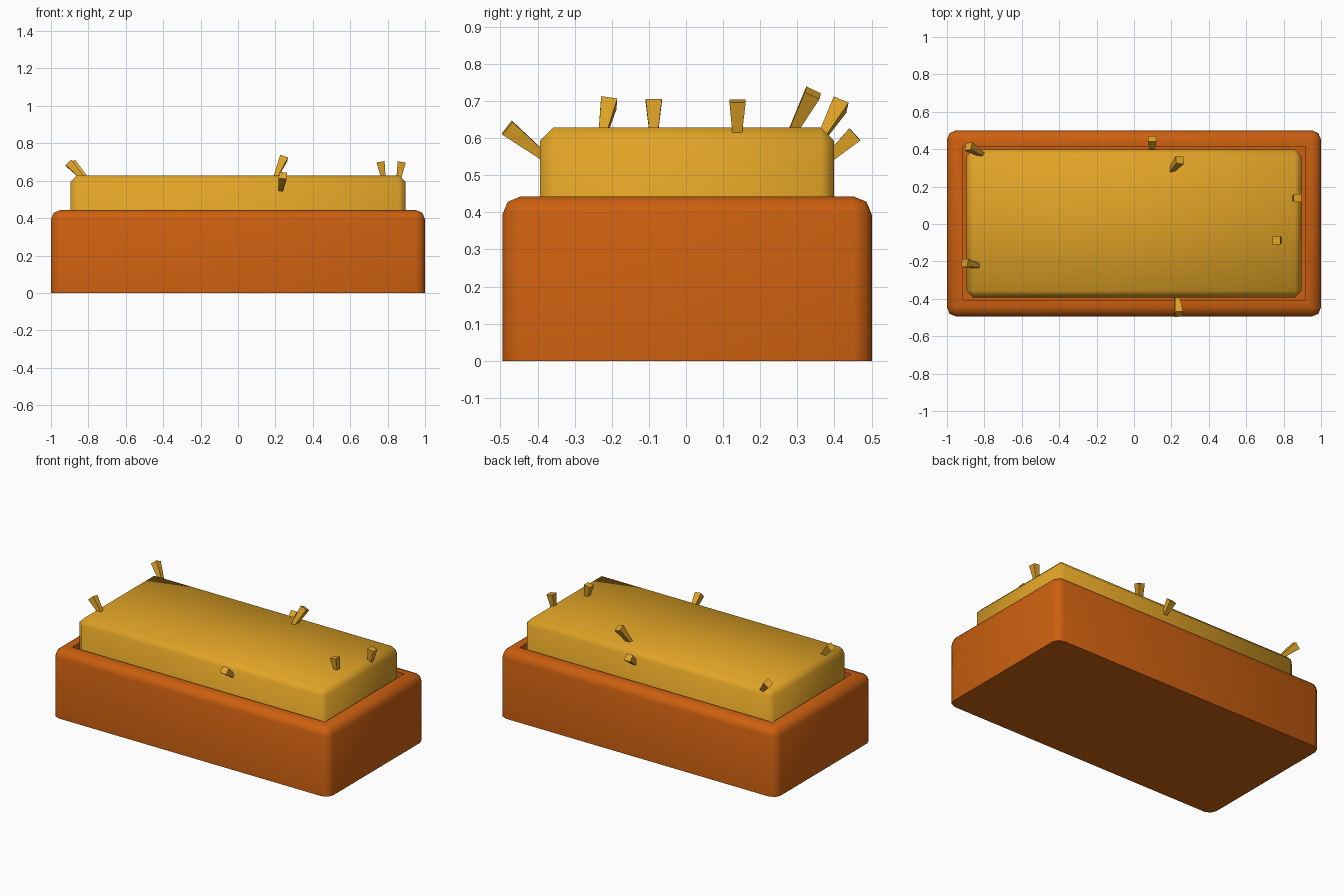
import bpy, bmesh, math
from mathutils import Vector, Matrix

if "Cube" in bpy.data.objects:
    bpy.data.objects.remove(bpy.data.objects["Cube"])

Y0 = 0.003  # box centre line


def material(name, colour):
    m = bpy.data.materials.new(name)
    m.diffuse_color = (*colour, 1)
    m.use_nodes = True
    m.node_tree.nodes["Principled BSDF"].inputs["Base Color"].default_value = m.diffuse_color
    return m


orange = material("orange wood", (0.60, 0.115, 0.005))
straw_gold = material("straw gold", (0.75, 0.37, 0.02))


def finish(bm, name, mat, smooth):
    bmesh.ops.recalc_face_normals(bm, faces=bm.faces)
    me = bpy.data.meshes.new(name)
    bm.to_mesh(me)
    bm.free()
    me.materials.append(mat)
    ob = bpy.data.objects.new(name, me)
    bpy.context.collection.objects.link(ob)
    if smooth:
        bpy.ops.object.select_all(action='DESELECT')
        ob.select_set(True)
        bpy.context.view_layer.objects.active = ob
        bpy.ops.object.shade_smooth_by_angle(angle=math.radians(60))
    return ob


def rounded_block(hx, hy, z0, z1, bevel, segments):
    """Block with every edge bevelled except those around the base."""
    bm = bmesh.new()
    bmesh.ops.create_cube(bm, size=1, matrix=Matrix.Translation((0, Y0, (z0 + z1) / 2))
                          @ Matrix.Diagonal((2 * hx, 2 * hy, z1 - z0, 1)))
    edges = [e for e in bm.edges if max(v.co.z for v in e.verts) > z0 + 0.01]
    bmesh.ops.bevel(bm, geom=edges, offset=bevel, segments=segments,
                    profile=0.5, affect='EDGES')
    return bm


# trough: rounded box with a square-cornered recess in its top
bm = rounded_block(1.0, 0.498, 0, 0.443, 0.05, 2)
bm.normal_update()
top = max((f for f in bm.faces if f.normal.z > 0.99), key=lambda f: f.calc_area())
bmesh.ops.inset_region(bm, faces=[top], thickness=0.052)
recess = bmesh.ops.extrude_face_region(bm, geom=[top])
if top.is_valid:
    bmesh.ops.delete(bm, geom=[top], context='FACES_ONLY')
for v in recess["geom"]:
    if isinstance(v, bmesh.types.BMVert):
        v.co.z = 0.15
finish(bm, "trough", orange, True)

# hay filling the trough
finish(rounded_block(0.896, 0.396, 0.152, 0.629, 0.036, 1), "hay_block", straw_gold, True)

# loose straws: point on the hay surface, centre of the wide outer end
straws = [
    ((-0.82, 0.375, 0.62), (-0.885, 0.415, 0.69)),
    ((-0.84, -0.222, 0.625), (-0.905, -0.208, 0.695)),
    ((0.095, 0.395, 0.555), (0.097, 0.455, 0.61)),
    ((0.205, 0.293, 0.629), (0.245, 0.342, 0.722)),
    ((0.86, 0.138, 0.615), (0.875, 0.139, 0.70)),
    ((0.775, -0.087, 0.629), (0.762, -0.087, 0.701)),
    ((0.23, -0.395, 0.56), (0.24, -0.482, 0.628)),
]
for i, (a, b) in enumerate(straws):
    a, b = Vector(a), Vector(b)
    d = (b - a).normalized()
    a = a - d * 0.03  # bury the root
    bm = bmesh.new()
    length = (b - a).length
    rot = Vector((0, 0, 1)).rotation_difference(d).to_matrix().to_4x4()
    bmesh.ops.create_cone(bm, cap_ends=True, segments=4, radius1=0.014, radius2=0.031,
                          depth=length, matrix=Matrix.Translation((a + b) / 2) @ rot
                          @ Matrix.Rotation(math.pi / 4, 4, 'Z'))
    finish(bm, f"straw_{i + 1}", straw_gold, False)
